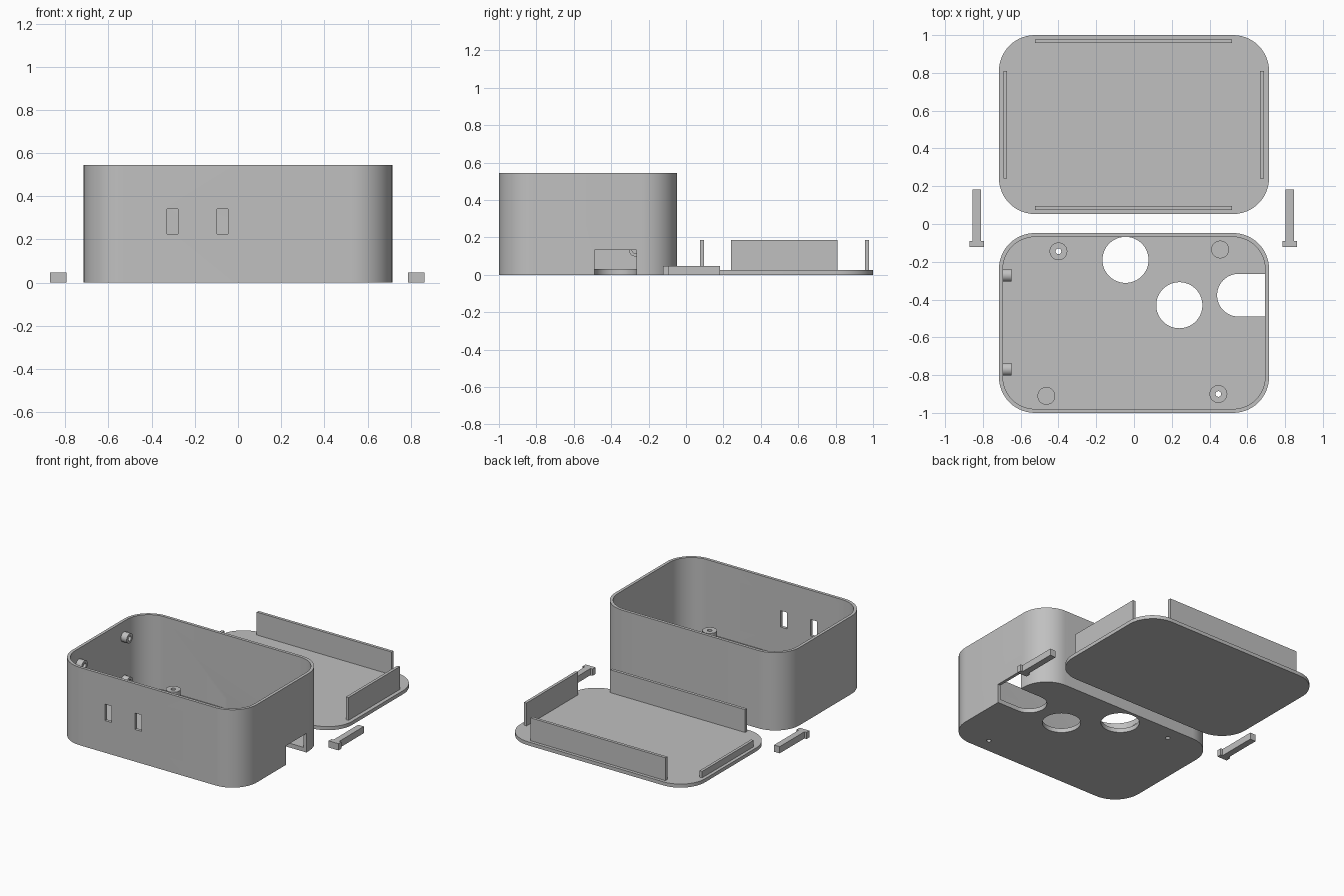
import bpy, bmesh, math
from mathutils import Matrix

if "Cube" in bpy.data.objects:
    bpy.data.objects.remove(bpy.data.objects["Cube"])

grey = bpy.data.materials.new("light_grey_plastic")
grey.diffuse_color = (0.53, 0.53, 0.53, 1)
grey.use_nodes = True
grey.node_tree.nodes["Principled BSDF"].inputs["Base Color"].default_value = grey.diffuse_color


def prism(name, pts, z0, z1):
    """Extrude a counter-clockwise outline from z0 to z1."""
    bm = bmesh.new()
    face = bm.faces.new([bm.verts.new((x, y, z0)) for x, y in pts])
    top = bmesh.ops.extrude_face_region(bm, geom=[face])["geom"]
    for v in top:
        if isinstance(v, bmesh.types.BMVert):
            v.co.z = z1
    bmesh.ops.recalc_face_normals(bm, faces=bm.faces)
    me = bpy.data.meshes.new(name)
    bm.to_mesh(me)
    bm.free()
    me.materials.append(grey)
    ob = bpy.data.objects.new(name, me)
    bpy.context.collection.objects.link(ob)
    return ob


def arc(cx, cy, r, a0, a1, n):
    return [(cx + r * math.cos(math.radians(a0 + (a1 - a0) * i / n)),
             cy + r * math.sin(math.radians(a0 + (a1 - a0) * i / n))) for i in range(n + 1)]


def rounded(x0, x1, y0, y1, r, n=14):
    return (arc(x1 - r, y0 + r, r, -90, 0, n) + arc(x1 - r, y1 - r, r, 0, 90, n)
            + arc(x0 + r, y1 - r, r, 90, 180, n) + arc(x0 + r, y0 + r, r, 180, 270, n))


def block(name, x0, x1, y0, y1, z0, z1):
    return prism(name, [(x0, y0), (x1, y0), (x1, y1), (x0, y1)], z0, z1)


def disc(name, x, y, r, z0, z1, n=32):
    return prism(name, arc(x, y, r, 0, 360, n)[:-1], z0, z1)


def cut(ob, cutters):
    """Subtract the cutters, bake the result and remove them."""
    for c in cutters:
        c.hide_render = True
        m = ob.modifiers.new("cut", "BOOLEAN")
        m.operation, m.solver, m.object = "DIFFERENCE", "EXACT", c
    bpy.context.view_layer.update()
    dg = bpy.context.evaluated_depsgraph_get()
    baked = bpy.data.meshes.new_from_object(ob.evaluated_get(dg))
    ob.modifiers.clear()
    ob.data = baked
    for c in cutters:
        bpy.data.objects.remove(c)


W, T, R, FLOOR = 0.715, 0.021, 0.19, 0.03

# Open box with rounded corners
case = prism("case", rounded(-W, W, -1, -0.048, R), 0, 0.545)
cut(case, [prism("cavity", rounded(-W + T, W - T, -1 + T, -0.048 - T, R - T), FLOOR, 0.7)])

# Floor holes, side cable opening, front slots, screw holes
cutters = [disc("hole", -0.045, -0.19, 0.122, -0.1, 0.1, 64),
           disc("hole", 0.24, -0.43, 0.122, -0.1, 0.1, 64),
           prism("cable_opening", [(0.8, -0.264), *arc(0.553, -0.377, 0.113, 90, 270, 24),
                                   (0.8, -0.49)], -0.1, 0.133)]
for x in (-0.33, -0.098):
    cutters.append(block("slot", x, x + 0.052, -1.1, -0.95, 0.225, 0.34))
screws = [(-0.4, -0.145), (0.447, -0.9)]
for x, y in screws:
    cutters.append(disc("screw_hole", x, y, 0.015, -0.1, 0.2, 20))
cut(case, cutters)

# Floor posts, two drilled and two plain
for x, y in screws:
    post = disc("drilled_post", x, y, 0.047, FLOOR, 0.1)
    cut(post, [disc("screw_hole", x, y, 0.015, 0, 0.2, 20)])
for x, y in ((0.456, -0.135), (-0.464, -0.91)):
    disc("plain_post", x, y, 0.047, FLOOR, 0.1)

# Hollow pegs on the inside of the left wall
for y in (-0.271, -0.769):
    for z in (0.132, 0.437):
        peg = disc("wall_peg", 0, 0, 0.034, 0, 0.045, 28)
        cut(peg, [disc("bore", 0, 0, 0.017, 0.003, 0.1, 20)])
        peg.data.transform(Matrix.Translation((-W + T, y, z)) @ Matrix.Rotation(math.pi / 2, 4, "Y"))

# Lid plate with upright locating ribs
prism("lid", rounded(-W, W, 0.053, 1, R), 0, 0.025)
for y in (0.075, 0.957):
    block("long_rib", -0.525, 0.52, y, y + 0.021, 0.025, 0.185)
block("right_rib", 0.668, 0.688, 0.24, 0.81, 0.025, 0.185)
block("left_rib", -0.692, -0.672, 0.24, 0.81, 0.025, 0.07)

# Loose T-shaped latch pins, one on each side
for cx in (-0.832, 0.825):
    prism("latch_pin", [(cx - 0.038, -0.122), (cx + 0.038, -0.122), (cx + 0.038, -0.09),
                        (cx + 0.022, -0.09), (cx + 0.022, 0.183), (cx - 0.022, 0.183),
                        (cx - 0.022, -0.09), (cx - 0.038, -0.09)], 0, 0.047)

# Smooth the curved walls and keep the edges sharp
for ob in bpy.context.scene.objects:
    ob.select_set(True)
    bpy.context.view_layer.objects.active = ob
bpy.ops.object.shade_smooth_by_angle(angle=math.radians(30))
